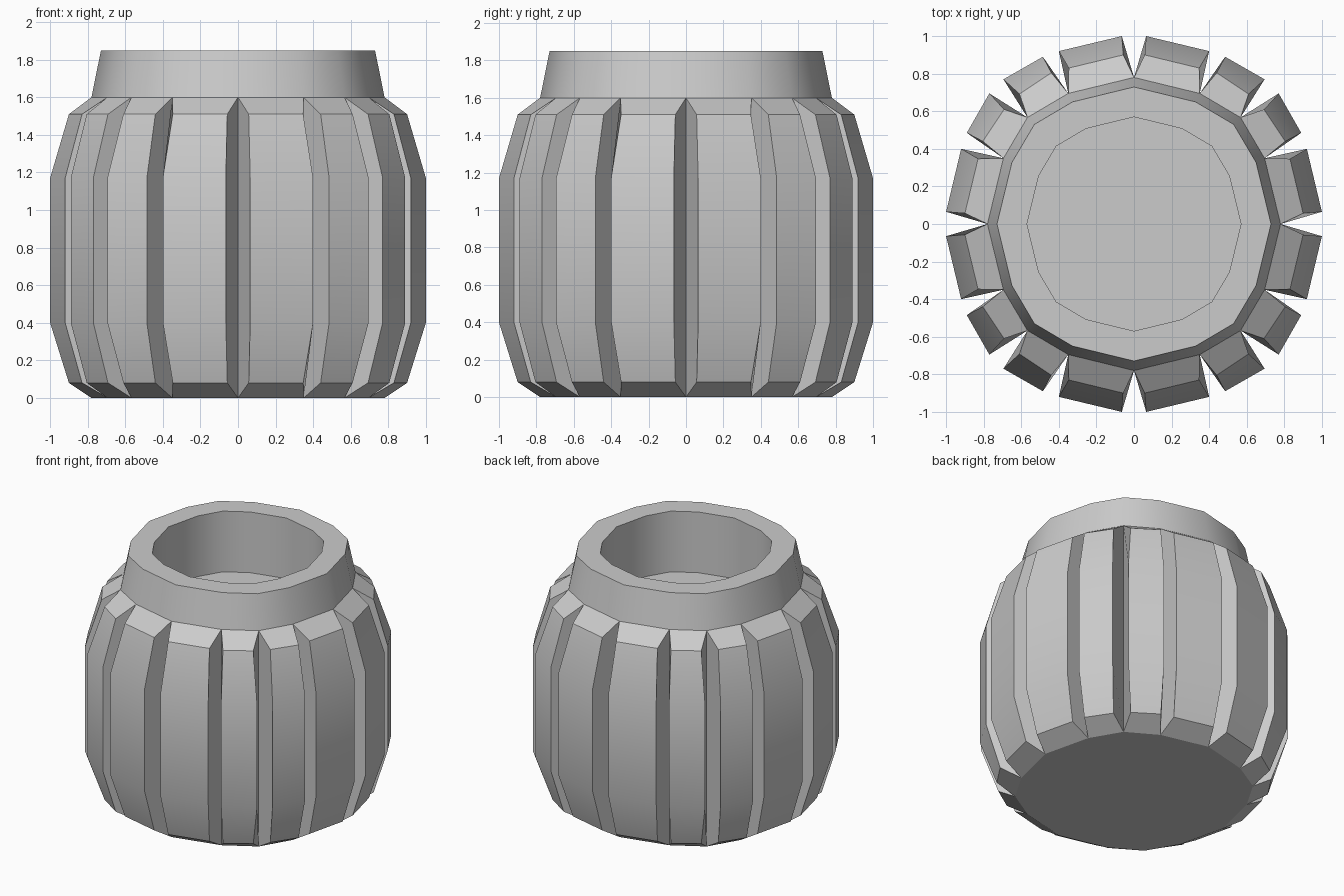
import bpy, bmesh, math
from mathutils import Vector

if "Cube" in bpy.data.objects:
    bpy.data.objects.remove(bpy.data.objects["Cube"])

# Plan layout of one eighth: valley points, and rib corners (start, end)
VALLEY = [(0.78, 0), (0.695, 0.35), (0.567, 0.567)]
RIB_WIDE = [((1.0, 0.065), (0.92, 0.40)), ((0.89, 0.485), (0.77, 0.695))]
RIB_NARROW = [((0.90, 0.057), (0.83, 0.347)), ((0.805, 0.44), (0.692, 0.61))]
LEVELS = [(0.08, False), (0.40, True), (1.17, True), (1.51, False)]


def swap(p):
    return (p[1], p[0])


def around(points):
    """Repeat quarter-turn points around the axis."""
    out = []
    for q in range(4):
        c, s = [(1, 0), (0, 1), (-1, 0), (0, -1)][q]
        out += [(x * c - y * s, x * s + y * c) for x, y in points]
    return out


valleys = around(VALLEY + [swap(VALLEY[1])])


def rib_corners(ribs):
    quarter = [p for rib in ribs for p in rib]
    quarter += [swap(p) for p in reversed(quarter)]
    return around(quarter)


wide, narrow = rib_corners(RIB_WIDE), rib_corners(RIB_NARROW)
N = len(valleys)


def finish(bm, name):
    bmesh.ops.recalc_face_normals(bm, faces=bm.faces)
    mesh = bpy.data.meshes.new(name)
    bm.to_mesh(mesh)
    bm.free()
    ob = bpy.data.objects.new(name, mesh)
    bpy.context.collection.objects.link(ob)
    bpy.ops.object.select_all(action='DESELECT')
    ob.select_set(True)
    bpy.context.view_layer.objects.active = ob
    bpy.ops.object.shade_smooth_by_angle(angle=math.radians(30))
    return ob


def ring(bm, pts, z, scale=1.0):
    return [bm.verts.new((x * scale, y * scale, z)) for x, y in pts]


# Ribbed body: sixteen bulging ribs separated by straight grooves
bm = bmesh.new()
bottom, top = ring(bm, valleys, 0), ring(bm, valleys, 1.6)
rows = [ring(bm, wide if w else narrow, z) for z, w in LEVELS]
bm.faces.new(bottom)
for i in range(N):
    j, a, b = (i + 1) % N, 2 * i, 2 * i + 1
    bm.faces.new((bottom[i], bottom[j], rows[0][b], rows[0][a]))
    for lo, hi in zip(rows, rows[1:]):
        bm.faces.new((lo[a], lo[b], hi[b], hi[a]))
    bm.faces.new((rows[-1][a], rows[-1][b], top[j], top[i]))
    bm.faces.new([bottom[i]] + [r[a] for r in rows] + [top[i]])
    bm.faces.new([top[j]] + [r[b] for r in reversed(rows)] + [bottom[j]])
finish(bm, "ribbed_body")

# Tapered neck with flat rim, recess and recess floor
bm = bmesh.new()
rings = [ring(bm, valleys, z, s) for z, s in
         [(1.6, 1.0), (1.85, 0.935), (1.85, 0.73), (1.40, 0.73)]]
for lo, hi in zip(rings, rings[1:]):
    for i in range(N):
        j = (i + 1) % N
        bm.faces.new((lo[i], lo[j], hi[j], hi[i]))
bm.faces.new(rings[-1])
finish(bm, "neck")
